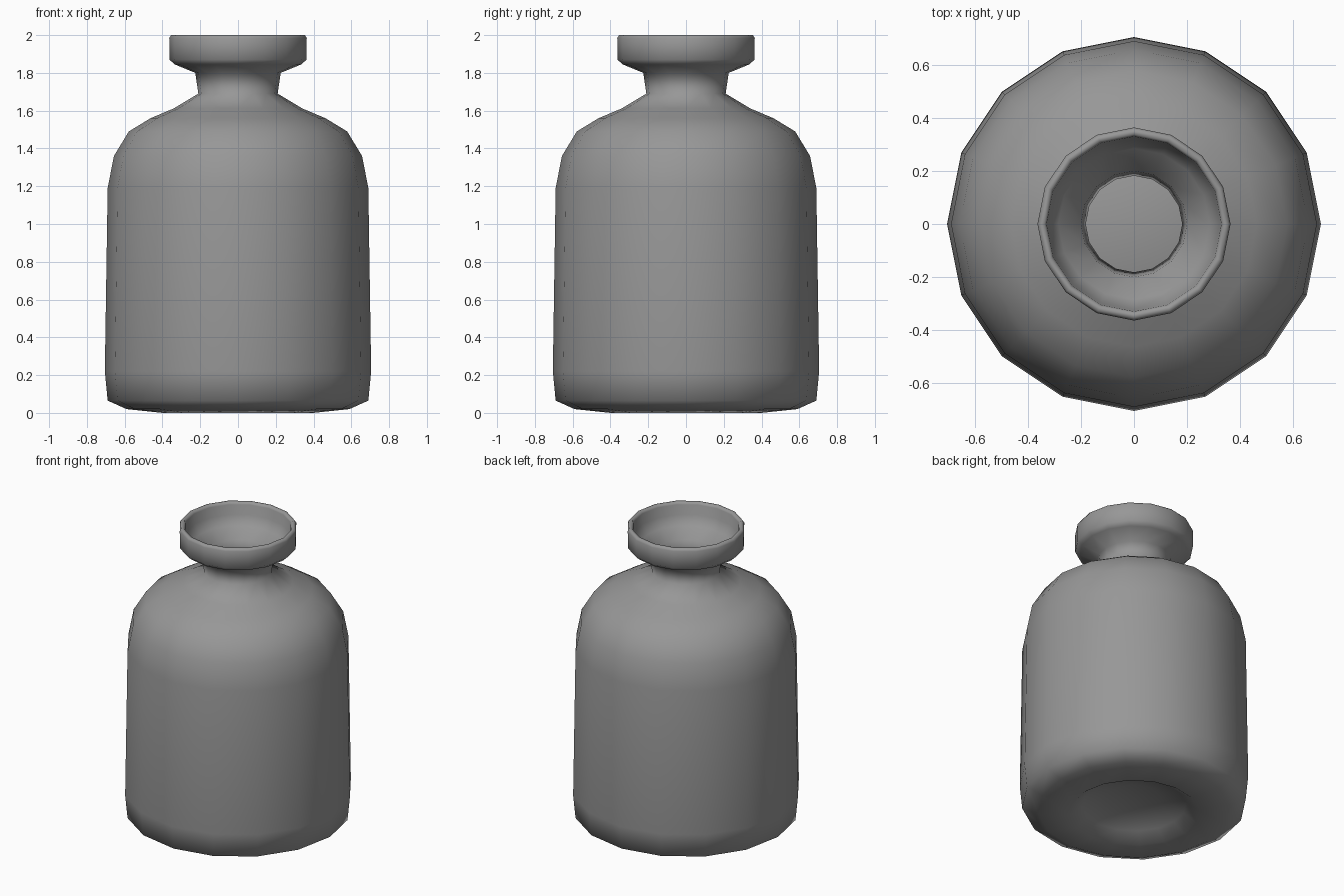
import bpy, bmesh
from math import cos, sin, pi

if "Cube" in bpy.data.objects:
    bpy.data.objects.remove(bpy.data.objects["Cube"])

SIDES = 16

# (radius, height) from the underside centre, up the outside, over the lip, down the inside
PROFILE = [
    (0, 0.11), (0.17, 0.10), (0.32, 0.055), (0.40, 0.0), (0.59, 0.02), (0.69, 0.065),
    (0.705, 0.22), (0.69, 1.19), (0.657, 1.36), (0.578, 1.49), (0.463, 1.56),
    (0.34, 1.612), (0.21, 1.69), (0.226, 1.80), (0.335, 1.845), (0.363, 1.87),
    (0.364, 1.985), (0.355, 2.0), (0.338, 2.0), (0.33, 1.985), (0.322, 1.92),
    (0.285, 1.86), (0.20, 1.805), (0.182, 1.69), (0.33, 1.58), (0.45, 1.53),
    (0.555, 1.465), (0.627, 1.35), (0.66, 1.19), (0.675, 0.22), (0.66, 0.085),
    (0.58, 0.05), (0.41, 0.032), (0.335, 0.085), (0.17, 0.13), (0, 0.14),
]


def lathe(name, profile, sides):
    bm = bmesh.new()
    rings = []
    for r, z in profile:
        n = sides if r else 1
        rings.append([bm.verts.new((r * cos(2 * pi * i / n), r * sin(2 * pi * i / n), z))
                      for i in range(n)])
    for a, b in zip(rings, rings[1:]):
        for i in range(sides):
            j = (i + 1) % sides
            corners = [a[i % len(a)], a[j % len(a)], b[j % len(b)], b[i % len(b)]]
            bm.faces.new(list(dict.fromkeys(corners)))
    bmesh.ops.recalc_face_normals(bm, faces=bm.faces)
    for f in bm.faces:
        f.smooth = True
    mesh = bpy.data.meshes.new(name)
    bm.to_mesh(mesh)
    bm.free()
    obj = bpy.data.objects.new(name, mesh)
    bpy.context.collection.objects.link(obj)
    return obj


# Hollow bottle with a flared lip and dished base
bottle = lathe("bottle", PROFILE, SIDES)

# Dark grey finish
grey = bpy.data.materials.new("dark_grey")
grey.diffuse_color = (0.31, 0.31, 0.31, 1)
grey.use_nodes = True
grey.node_tree.nodes["Principled BSDF"].inputs["Base Color"].default_value = grey.diffuse_color
bottle.data.materials.append(grey)
